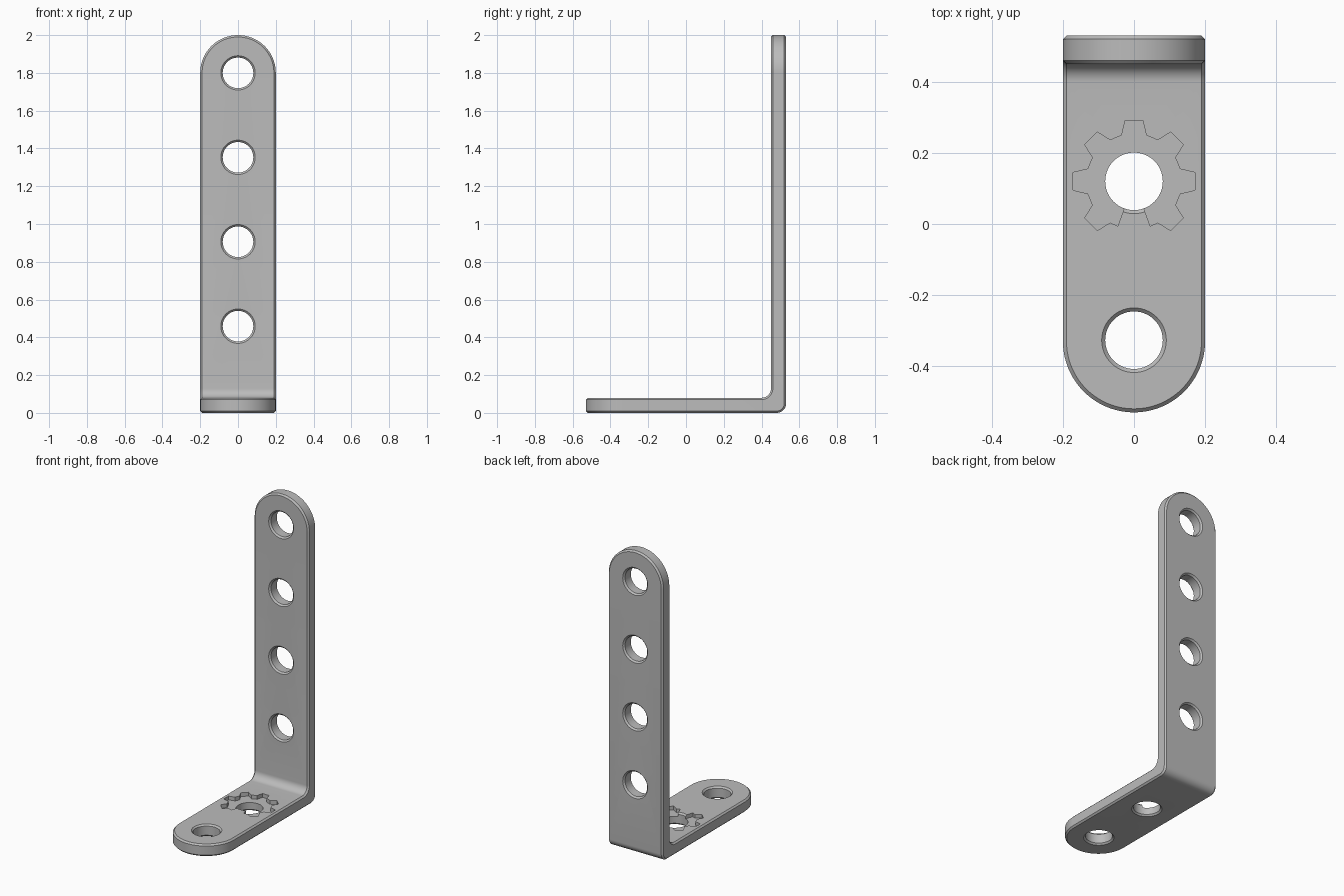
import bpy, bmesh
from math import sin, cos, pi, radians
from mathutils import Matrix, Vector

cube = bpy.data.objects.get("Cube")
if cube:
    bpy.data.objects.remove(cube, do_unlink=True)

T = 0.08             # plate thickness
W = 0.2              # half width, also the radius of the round ends
C = 0.01             # edge chamfer
Y = 0.53             # half depth
TOP = 2.0
BEND_IN = BEND_OUT = 0.05
HOLE_R = 0.081
PITCH = 0.447

grey = bpy.data.materials.new("steel_grey")
grey.use_nodes = True
colour = (0.5, 0.5, 0.5, 1)
grey.diffuse_color = colour
grey.node_tree.nodes["Principled BSDF"].inputs["Base Color"].default_value = colour


def make_object(name, bm):
    bmesh.ops.recalc_face_normals(bm, faces=bm.faces)
    mesh = bpy.data.meshes.new(name)
    bm.to_mesh(mesh)
    bm.free()
    mesh.materials.append(grey)
    obj = bpy.data.objects.new(name, mesh)
    bpy.context.collection.objects.link(obj)
    return obj


# Each station holds (half width, y, z) for: inner face, inner side, outer side, outer face
def foot_station(a):
    return [(r * sin(a), W - Y - r * cos(a), z)
            for r, z in ((W - C, T), (W, T - C), (W, C), (W - C, 0))]


def bend_station(a):
    rows = []
    for half, radius, cy, cz in (
            (W - C, BEND_IN, Y - T - BEND_IN, T + BEND_IN),
            (W, BEND_IN + C, Y - T - BEND_IN, T + BEND_IN),
            (W, BEND_OUT - C, Y - BEND_OUT, BEND_OUT),
            (W - C, BEND_OUT, Y - BEND_OUT, BEND_OUT)):
        rows.append((half, cy + radius * sin(a), cz - radius * cos(a)))
    return rows


def upright_station(a):
    return [(r * sin(a), y, TOP - W + r * cos(a))
            for r, y in ((W - C, Y - T), (W, Y - T + C), (W, Y - C), (W - C, Y))]


# Bracket body: chamfered strip swept along the foot, round the bend and up
ARC, BEND = 28, 10
stations = [foot_station(pi / 2 * i / ARC) for i in range(ARC + 1)]
stations += [bend_station(pi / 2 * i / BEND) for i in range(BEND + 1)]
stations += [upright_station(pi / 2 * (1 - i / ARC)) for i in range(ARC + 1)]

bm = bmesh.new()
rings = []
for st in stations:
    ring = [bm.verts.new((x, y, z)) for x, y, z in st]
    ring += [bm.verts.new((-x, y, z)) for x, y, z in reversed(st)]
    rings.append(ring)
for a, b in zip(rings, rings[1:]):
    for i in range(8):
        j = (i + 1) % 8
        bm.faces.new((a[i], a[j], b[j], b[i]))
bmesh.ops.remove_doubles(bm, verts=bm.verts, dist=1e-5)
bracket = make_object("bracket", bm)


# Hole cutters: turned pins that flare at both ends to chamfer the rims
def add_pin(bm, matrix, sides=56):
    over = 0.02
    profile = [(HOLE_R + C + over, -T / 2 - over), (HOLE_R, -T / 2 + C),
               (HOLE_R, T / 2 - C), (HOLE_R + C + over, T / 2 + over)]
    loops = [[bm.verts.new(matrix @ Vector((r * cos(2 * pi * k / sides),
                                            r * sin(2 * pi * k / sides), h)))
              for k in range(sides)] for r, h in profile]
    for a, b in zip(loops, loops[1:]):
        for k in range(sides):
            n = (k + 1) % sides
            bm.faces.new((a[k], a[n], b[n], b[k]))
    bm.faces.new(loops[0][::-1])
    bm.faces.new(loops[-1])


bm = bmesh.new()
foot_y = W - Y + 0.003
gear_y = foot_y + PITCH
for y in (foot_y, gear_y):
    add_pin(bm, Matrix.Translation((0, y, T / 2)))
for i in range(4):
    add_pin(bm, Matrix.Translation((0, Y - T / 2, TOP - W - i * PITCH))
            @ Matrix.Rotation(pi / 2, 4, 'X'))
hole_cutter = make_object("hole_cutter", bm)

# Gear recess cutter: seven teeth, with an uncut gap towards the front
ROOT, TIP, DEPTH = 0.134, 0.173, 0.025
outline = [(0.05, -70), (ROOT, -70)]
for k in range(7):
    mid = -45 + 45 * k
    outline += [(ROOT, mid - 15), (TIP, mid - 8.3), (TIP, mid + 8.3), (ROOT, mid + 15)]
outline += [(ROOT, 250), (0.05, 250)]
bm = bmesh.new()
floor = bm.faces.new([bm.verts.new((r * cos(radians(d)), gear_y + r * sin(radians(d)),
                                    T - DEPTH)) for r, d in outline])
walls = bmesh.ops.extrude_face_region(bm, geom=[floor])
bmesh.ops.translate(bm, vec=(0, 0, DEPTH + 0.03),
                    verts=[v for v in walls["geom"] if isinstance(v, bmesh.types.BMVert)])
gear_cutter = make_object("gear_cutter", bm)

# Cut, then shade
bpy.ops.object.select_all(action='DESELECT')
bpy.context.view_layer.objects.active = bracket
bracket.select_set(True)
for cutter in (hole_cutter, gear_cutter):
    cutter.hide_render = True
    mod = bracket.modifiers.new(cutter.name, 'BOOLEAN')
    mod.operation = 'DIFFERENCE'
    mod.solver = 'EXACT'
    mod.object = cutter
    bpy.ops.object.modifier_apply(modifier=mod.name)
    bpy.data.objects.remove(cutter, do_unlink=True)
bpy.ops.object.shade_smooth_by_angle(angle=radians(30))
